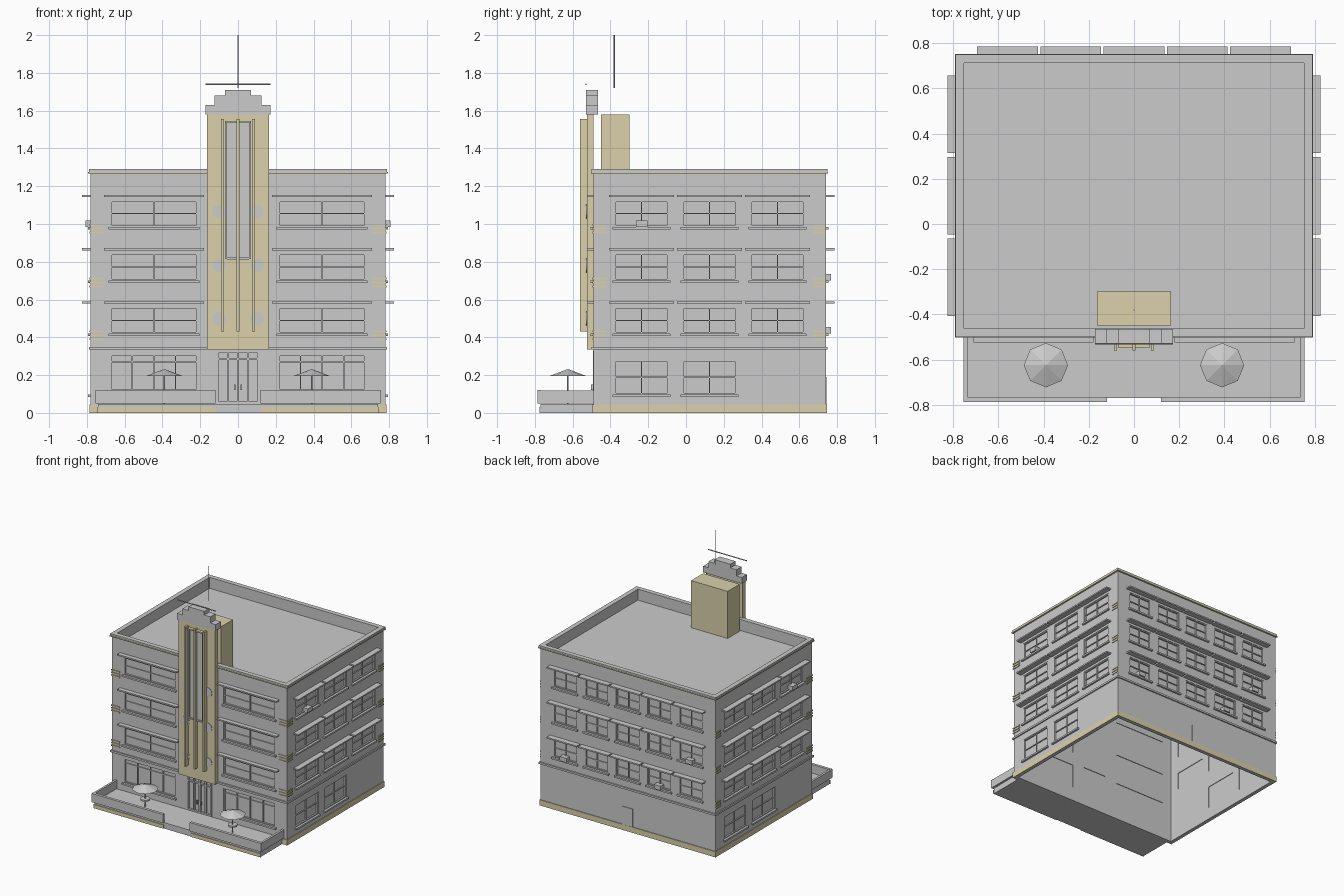
import bpy, bmesh, math
from mathutils import Matrix

if "Cube" in bpy.data.objects:
    bpy.data.objects.remove(bpy.data.objects["Cube"])

cream = bpy.data.materials.new("cream")
cream.diffuse_color = (0.71, 0.64, 0.41, 1)
cream.use_nodes = True
cream.node_tree.nodes["Principled BSDF"].inputs["Base Color"].default_value = cream.diffuse_color
X, Y0, Y1 = 0.78, -0.49, 0.74          # outer wall faces
parts = {}                             # part name -> list of boxes


def box(name, x0, x1, y0, y1, z0, z1):
    parts.setdefault(name, []).append((x0, x1, y0, y1, z0, z1))


def on_wall(name, side, u0, u1, d0, d1, z0, z1):
    """Box on a wall: u runs along the wall, d is distance outwards."""
    if side == "front":
        box(name, u0, u1, Y0 - d1, Y0 - d0, z0, z1)
    elif side == "back":
        box(name, u0, u1, Y1 + d0, Y1 + d1, z0, z1)
    elif side == "right":
        box(name, X + d0, X + d1, u0, u1, z0, z1)
    else:
        box(name, -X - d1, -X - d0, u0, u1, z0, z1)


def ring(name, d, z0, z1, inner=0.0):
    """Band round the whole building, from d beyond the wall inwards."""
    for side in ("front", "back"):
        on_wall(name, side, -X - d, X + d, -inner, d, z0, z1)
    for side in ("left", "right"):
        on_wall(name, side, Y0 + inner, Y1 - inner, -inner, d, z0, z1)


def build(name, boxes, mat=None):
    bm = bmesh.new()
    for x0, x1, y0, y1, z0, z1 in boxes:
        m = Matrix.Translation(((x0 + x1) / 2, (y0 + y1) / 2, (z0 + z1) / 2)) \
            @ Matrix.Diagonal((x1 - x0, y1 - y0, z1 - z0, 1))
        bmesh.ops.create_cube(bm, size=1, matrix=m)
    me = bpy.data.meshes.new(name)
    bm.to_mesh(me)
    bm.free()
    ob = bpy.data.objects.new(name, me)
    bpy.context.collection.objects.link(ob)
    if mat:
        me.materials.append(mat)
    return ob


def cone(name, x, y, z0, z1, r0, r1, n, axis="Z"):
    rot = (math.pi / 2, 0, 0) if axis == "Y" else (0, math.pi / 2, 0) if axis == "X" else (0, 0, 0)
    bpy.ops.mesh.primitive_cone_add(vertices=n, radius1=r0, radius2=r1, depth=abs(z1 - z0),
                                    location=(x, y, (z0 + z1) / 2), rotation=rot)
    ob = bpy.context.object
    ob.name = name
    return ob


def window(side, u, w, z0, z1, cols=2, rows=(0.5,), sill=True):
    a, b, f = u - w / 2, u + w / 2, 0.008
    on_wall("window_cutter", side, a, b, -0.06, 0.05, z0, z1)
    on_wall("window_glass", side, a, b, -0.020, -0.015, z0, z1)
    for p in (a, b - f):
        on_wall("window_frames", side, p, p + f, -0.015, -0.003, z0, z1)
    for p in (z0, z1 - f):
        on_wall("window_frames", side, a + f, b - f, -0.015, -0.003, p, p + f)
    for i in range(1, cols):
        c = a + w * i / cols
        on_wall("window_frames", side, c - 0.003, c + 0.003, -0.015, -0.006, z0 + f, z1 - f)
    for r in rows:
        c = z0 + (z1 - z0) * r
        on_wall("window_frames", side, a + f, b - f, -0.015, -0.007, c - 0.003, c + 0.003)
    if sill:
        on_wall("window_sills", side, a - 0.01, b + 0.01, 0, 0.015, z0 - 0.013, z0)


# windows and canopies of the three upper floors
floors = [(0.42, 0.56), (0.70, 0.843), (0.985, 1.125)]
side_u = [-0.235, 0.125, 0.485]
back_u = [-0.56, -0.28, 0, 0.28, 0.56]
for z0, z1 in floors:
    layout = [("front", s * 0.445, 0.46, 0.53, 0.035) for s in (-1, 1)]
    layout += [(s, u, 0.287, 0.343, 0.045) for s in ("left", "right") for u in side_u]
    layout += [("back", u, 0.21, 0.268, 0.045) for u in back_u]
    for side, u, w, cw, out in layout:
        window(side, u, w, z0, z1)
        on_wall("canopies", side, u - cw / 2, u + cw / 2, 0, out, z1 + 0.018, z1 + 0.029)
    # corner stripes
    for k in range(3):
        z = z0 - 0.035 + k * 0.021
        for s in (-1, 1):
            a, b = sorted((s * 0.71, s * 0.786))
            on_wall("corner_stripes", "front", a, b, 0, 0.006, z, z + 0.009)
        for s in ("left", "right"):
            on_wall("corner_stripes", s, -0.49, -0.42, 0, 0.006, z, z + 0.009)
            on_wall("corner_stripes", s, 0.675, 0.74, 0, 0.006, z, z + 0.009)

# ground floor windows and shopfronts
for u in side_u[:2]:
    window("right", u, 0.287, 0.098, 0.28)
for u in side_u[1:]:
    window("left", u, 0.287, 0.098, 0.28)
for s in (-1, 1):
    window("front", s * 0.445, 0.46, 0.115, 0.31, 4, (0.8,))

# entrance
on_wall("window_cutter", "front", -0.11, 0.11, -0.06, 0.05, 0.05, 0.33)
on_wall("entrance_glass", "front", -0.11, 0.11, -0.02, -0.015, 0.05, 0.33)
for u in (-0.105, -0.053, 0, 0.053, 0.105):
    on_wall("entrance_frame", "front", u - 0.005, u + 0.005, -0.015, 0.003, 0.05, 0.33)
for z in (0.055, 0.285, 0.325):
    on_wall("entrance_frame", "front", -0.11, 0.11, -0.015, 0.002, z - 0.005, z + 0.005)
for u in (-0.018, 0.018):
    on_wall("door_handles", "front", u - 0.004, u + 0.004, 0.0, 0.012, 0.12, 0.15)
on_wall("back_door", "back", -0.045, 0.045, 0, 0.005, 0.045, 0.19)

# hollow wall shell, roof, bands
walls = build("walls", [(-X, X, Y0, Y1, 0, 1.275)])
cutters = [build("room_cutter", [(-0.755, 0.755, -0.465, 0.715, -0.1, 1.5)]),
           build("window_cutter", parts.pop("window_cutter"))]
for c in cutters:
    c.hide_render = True
    c.hide_set(True)
    m = walls.modifiers.new(c.name, "BOOLEAN")
    m.operation, m.object, m.solver = "DIFFERENCE", c, "EXACT"
box("roof", -0.757, 0.757, -0.467, 0.717, 1.18, 1.20)
ring("plinth", 0.006, 0, 0.045)
ring("belt_course", 0.01, 0.335, 0.35)
ring("coping", 0.01, 1.276, 1.29, 0.027)
ring("coping_trim", 0.013, 1.268, 1.276)

# window air conditioners
for side, u, z in [("right", -0.235, 0.985), ("left", -0.235, 0.985), ("back", 0.56, 0.42),
                   ("back", -0.28, 0.42), ("back", -0.56, 0.70)]:
    on_wall("air_conditioners", side, u - 0.03, u + 0.03, -0.015, 0.027, z, z + 0.034)

# tower with fins, tall glazing and stepped crown
box("tower", -0.163, 0.163, -0.525, -0.489, 0.335, 1.58)
box("tower_rear_block", -0.163, 0.163, -0.45, -0.298, 1.20, 1.58)
box("tower_glass", -0.06, 0.06, -0.53, -0.525, 0.82, 1.535)
for s in (-1, 1):
    box("tower_glass_frame", s * 0.063 - 0.005, s * 0.063 + 0.005, -0.54, -0.525, 0.815, 1.54)
box("tower_glass_frame", -0.058, 0.058, -0.54, -0.525, 0.813, 0.823)
box("tower_glass_header", -0.068, 0.068, -0.55, -0.525, 1.535, 1.545)
for u in (-0.082, 0, 0.082):
    box("tower_fins", u - 0.007, u + 0.007, -0.56, -0.525, 0.43, 1.555)
for w, z0, z1 in [(0.172, 1.58, 1.63), (0.125, 1.63, 1.68), (0.07, 1.68, 1.71)]:
    box("tower_crown", -w, w, -0.53, -0.465, z0, z1)
for s in (-1, 1):
    for z in (0.5, 0.78, 1.065):
        p = cone("porthole", s * 0.1, -0.526, z, z + 0.006, 0.037, 0.037, 24, "Y")
        p.location.z = z
rod = cone("crown_rod", 0, -0.53, 0, 0.344, 0.004, 0.004, 8, "X")
rod.location.z = 1.74
cone("mast", 0, -0.38, 1.72, 2.0, 0.003, 0.003, 8)

# terrace with low walls, tables and parasols
box("terrace_floor", -0.74, 0.74, -0.77, -0.4905, 0, 0.048)
for s in (-1, 1):
    a, b = sorted((s * 0.12, s * 0.755))
    box("terrace_wall", a, b, -0.787, -0.765, 0.05, 0.12)
    a, b = sorted((s * 0.738, s * 0.755))
    box("terrace_wall", a, b, -0.765, -0.49, 0.05, 0.118)
    a, b = sorted((s * 0.12, s * 0.745))
    box("terrace_base_strip", a, b, -0.776, -0.77, 0, 0.03)
    cone("parasol", s * 0.39, -0.625, 0.195, 0.232, 0.098, 0.0, 8)
    cone("parasol_pole", s * 0.39, -0.625, 0.048, 0.21, 0.004, 0.004, 8)
    cone("table", s * 0.39, -0.625, 0.104, 0.116, 0.036, 0.036, 12)

cream_parts = {"plinth", "coping_trim", "corner_stripes", "tower", "tower_rear_block",
               "tower_fins", "tower_glass_header", "terrace_base_strip"}
for name, boxes in parts.items():
    build(name, boxes, cream if name in cream_parts else None)
